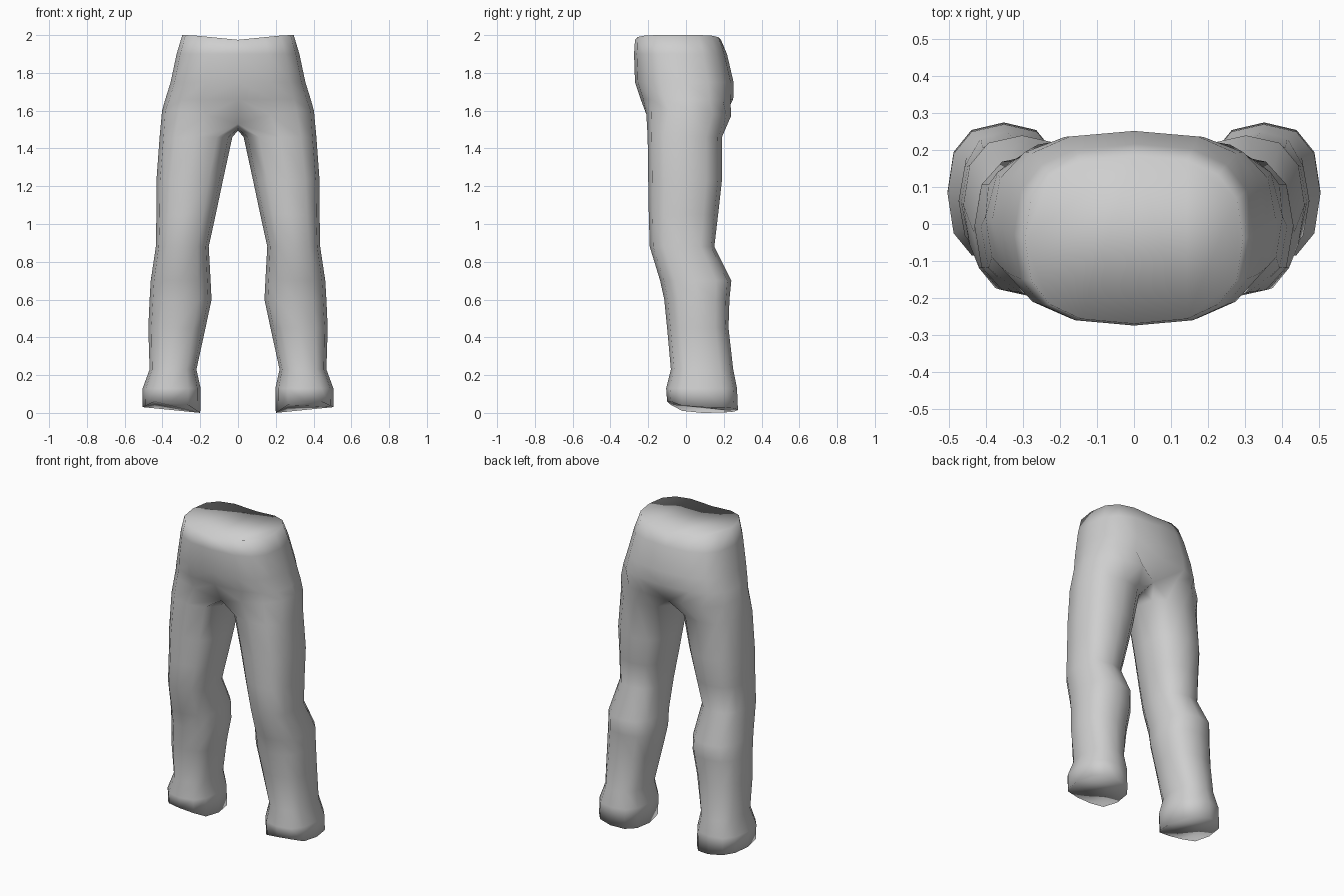
import bpy, bmesh, math

cube = bpy.data.objects.get("Cube")
if cube:
    bpy.data.objects.remove(cube, do_unlink=True)

# Single plain grey
grey = bpy.data.materials.new("plain grey")
grey.use_nodes = True
colour = (0.62, 0.62, 0.62, 1)
grey.diffuse_color = colour
bsdf = grey.node_tree.nodes["Principled BSDF"]
bsdf.inputs["Base Color"].default_value = colour
bsdf.inputs["Roughness"].default_value = 0.7


def power(v, p):
    return math.copysign(abs(v) ** p, v)


def half_ring(z, w, front, back):
    """Left half of a hip section, from front centre to back centre."""
    mid, half = (front + back) / 2, (back - front) / 2
    points = []
    for i in range(9):
        t = math.pi * i / 8
        x = 0 if i in (0, 8) else w * power(math.sin(t), 0.75)
        points.append((x, mid - half * power(math.cos(t), 0.75), z))
    return points


def leg_ring(z, inner, outer, front, back):
    """Closed rounded-square section of the left leg."""
    cx, rx = (inner + outer) / 2, (outer - inner) / 2
    cy, ry = (front + back) / 2, (back - front) / 2
    points = []
    for i in range(12):
        t = math.pi * (i + 2) / 6
        points.append((cx - rx * power(math.cos(t), 0.8),
                       cy - ry * power(math.sin(t), 0.8), z))
    return points


bm = bmesh.new()


def add(points):
    return [bm.verts.new(p) for p in points]


def bridge(upper, lower, closed):
    n = len(upper)
    for i in range(n if closed else n - 1):
        j = (i + 1) % n
        bm.faces.new((upper[i], lower[i], lower[j], upper[j]))


# Waist with a slightly dipped middle, then hips
waist = [(x, y, 1.975 + 0.025 * min(1, abs(x) / 0.25))
         for x, y, z in half_ring(2, 0.295, -0.27, 0.185)]
rings = [add(waist)]
for section in [(1.90, 0.325, -0.275, 0.217),
                (1.75, 0.357, -0.270, 0.252),
                (1.66, 0.385, -0.240, 0.250)]:
    rings.append(add(half_ring(*section)))

# Groin line and fold under the seat
groin = add([(0, -0.17, 1.53), (0.17, -0.21, 1.58), (0.31, -0.185, 1.60),
             (0.385, -0.09, 1.60), (0.402, 0.02, 1.60), (0.37, 0.14, 1.58),
             (0.26, 0.215, 1.57), (0.13, 0.238, 1.57), (0, 0.18, 1.53)])
rings.append(groin)
for a, b in zip(rings, rings[1:]):
    bridge(a, b, False)
bm.faces.new(rings[0])

# Crotch seam joins the two legs
crotch = add([(0, 0.09, 1.505), (0, 0, 1.495), (0, -0.09, 1.505)])

# Leg from thigh to foot: height, inner, outer, front, back
previous = groin + crotch
for section in [(1.46, 0.030, 0.415, -0.203, 0.190),
                (1.23, 0.080, 0.432, -0.200, 0.190),
                (1.05, 0.118, 0.432, -0.197, 0.170),
                (0.88, 0.155, 0.435, -0.192, 0.150),
                (0.70, 0.145, 0.462, -0.137, 0.240),
                (0.60, 0.140, 0.468, -0.115, 0.230),
                (0.45, 0.172, 0.475, -0.100, 0.225),
                (0.23, 0.220, 0.468, -0.080, 0.250),
                (0.13, 0.198, 0.505, -0.105, 0.270)]:
    ring = add(leg_ring(*section))
    bridge(previous, ring, True)
    previous = ring

# Sole, tilted up to the outside and towards the toe
sole = add([(x, y, max(0, 0.015 + 0.1 * (x - 0.35) + 0.45 * max(0, -y)))
            for x, y, z in leg_ring(0, 0.20, 0.505, -0.10, 0.275)])
bridge(previous, sole, True)
bm.faces.new(sole[::-1])

for face in bm.faces:
    face.smooth = True
mesh = bpy.data.meshes.new("trousers")
bm.to_mesh(mesh)
bm.free()
mesh.materials.append(grey)

trousers = bpy.data.objects.new("trousers", mesh)
bpy.context.scene.collection.objects.link(trousers)

# Mirror the left half to the right
mirror = trousers.modifiers.new("mirror", 'MIRROR')
mirror.use_axis[0] = True
mirror.use_clip = True
mirror.merge_threshold = 0.001
